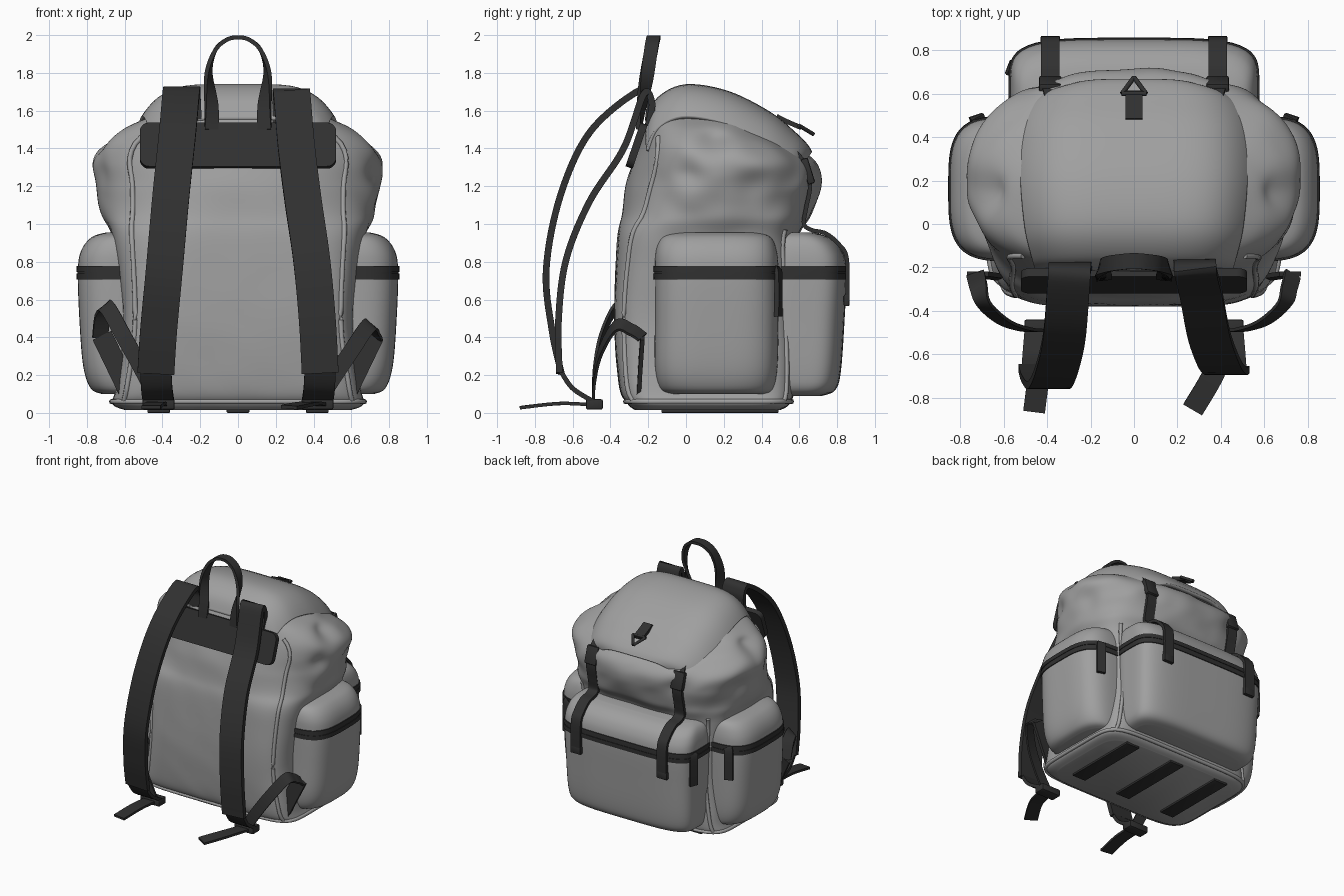
import bpy, bmesh, math
from mathutils import Vector, Matrix, noise

if "Cube" in bpy.data.objects:
    bpy.data.objects.remove(bpy.data.objects["Cube"])


def mat(name, v):
    m = bpy.data.materials.new(name)
    m.diffuse_color = (v, v, v, 1)
    m.use_nodes = True
    m.node_tree.nodes["Principled BSDF"].inputs["Base Color"].default_value = m.diffuse_color
    return m


FABRIC = mat("grey_fabric", 0.35)
WEB = mat("black_webbing", 0.03)


def finish(name, bm, m, angle=40):
    bmesh.ops.recalc_face_normals(bm, faces=bm.faces[:])
    me = bpy.data.meshes.new(name)
    bm.to_mesh(me)
    bm.free()
    ob = bpy.data.objects.new(name, me)
    bpy.context.collection.objects.link(ob)
    me.materials.append(m)
    bpy.ops.object.select_all(action='DESELECT')
    ob.select_set(True)
    bpy.context.view_layer.objects.active = ob
    bpy.ops.object.shade_smooth_by_angle(angle=math.radians(angle))
    return ob


def spline(pts, k=6):
    """Catmull-Rom through tuples of any length."""
    p = [pts[0]] + list(pts) + [pts[-1]]
    out = []
    for i in range(1, len(p) - 2):
        for j in range(k):
            t = j / k
            out.append(tuple(0.5 * (2 * b + (c - a) * t + (2 * a - 5 * b + 4 * c - d) * t * t
                                    + (3 * b - a - 3 * c + d) * t ** 3)
                             for a, b, c, d in zip(p[i - 1], p[i], p[i + 1], p[i + 2])))
    return out + [tuple(pts[-1])]


def at(secs, z):
    """Section at a given height."""
    d = spline(secs)
    for a, b in zip(d, d[1:]):
        if a[0] <= z <= b[0]:
            t = (z - a[0]) / max(b[0] - a[0], 1e-6)
            return tuple(p + (q - p) * t for p, q in zip(a, b))
    return d[-1]


def rim(sec, a, grow=0.0):
    """Point on the rounded-rectangle section (z, x0, x1, y0, y1, n) in direction a."""
    z, x0, x1, y0, y1, n = sec
    c, s = math.cos(a), math.sin(a)
    r = (abs(c) ** n + abs(s) ** n) ** (-1 / n)
    return Vector(((x0 + x1) / 2 + ((x1 - x0) / 2 + grow) * r * c,
                   (y0 + y1) / 2 + ((y1 - y0) / 2 + grow) * r * s, z))


def skin(bm, rings, closed=False):
    n, m = len(rings[0]), len(rings)
    for i in range(m if closed else m - 1):
        a, b = rings[i], rings[(i + 1) % m]
        for j in range(n):
            bm.faces.new((a[j], a[(j + 1) % n], b[(j + 1) % n], b[j]))
    if not closed:
        bm.faces.new(rings[0][::-1])
        bm.faces.new(rings[-1])


def loft(name, secs, m, seg=96, grow=0.0, k=5, shape=None, angle=50):
    bm = bmesh.new()
    rings = []
    for sec in spline(secs, k):
        ps = [rim(sec, 2 * math.pi * j / seg, grow) for j in range(seg)]
        rings.append([bm.verts.new(shape(p) if shape else p) for p in ps])
    skin(bm, rings)
    return finish(name, bm, m, angle)


def ribbon(name, pts, wdir, width, thick, m=WEB, k=8):
    """Flat band along a path; wdir is one direction or one per point."""
    dirs = wdir if isinstance(wdir, list) else [wdir] * len(pts)
    full = spline([tuple(p) + tuple(d) for p, d in zip(pts, dirs)], k)
    P = [Vector(f[:3]) for f in full]
    bm = bmesh.new()
    rings = []
    for i, p in enumerate(P):
        t = (P[min(i + 1, len(P) - 1)] - P[max(i - 1, 0)]).normalized()
        w = Vector(full[i][3:])
        w = (w - t * w.dot(t)).normalized()
        n = t.cross(w) * thick / 2
        w = w * width / 2
        rings.append([bm.verts.new(p + q) for q in (w + n, n - w, -n - w, w - n)])
    skin(bm, rings)
    return finish(name, bm, m)


def tube(name, P, r, m, closed=False):
    P = [Vector(p) for p in P]
    bm = bmesh.new()
    rings = []
    c = len(P)
    for i, p in enumerate(P):
        b, a = (P[(i + 1) % c], P[i - 1]) if closed else (P[min(i + 1, c - 1)], P[max(i - 1, 0)])
        q = (b - a).to_track_quat('Z', 'Y')
        rings.append([bm.verts.new(p + q @ Vector((r * math.cos(u * math.pi / 4), r * math.sin(u * math.pi / 4), 0)))
                      for u in range(8)])
    skin(bm, rings, closed)
    return finish(name, bm, m, 60)


def box(name, loc, size, m=WEB, tilt=0.0, bevel=0.01, corner=0.0):
    bm = bmesh.new()
    bmesh.ops.create_cube(bm, size=1)
    bmesh.ops.scale(bm, vec=size, verts=bm.verts)
    if corner:
        es = [e for e in bm.edges if abs(e.verts[0].co.y - e.verts[1].co.y) > 1e-4]
        bmesh.ops.bevel(bm, geom=es, offset=corner, segments=5, affect='EDGES', profile=0.5)
    else:
        bmesh.ops.bevel(bm, geom=bm.edges[:], offset=bevel, segments=2, affect='EDGES', profile=0.5)
    bmesh.ops.transform(bm, matrix=Matrix.Translation(loc) @ Matrix.Rotation(tilt, 4, 'X'), verts=bm.verts)
    return finish(name, bm, m)


# Main sack, with soft creases in the loose upper part
body = [(z, -h, h, a, b, n) for z, h, a, b, n in (
    (.015, .60, -.27, .50, 6), (.05, .665, -.31, .55, 7), (.15, .645, -.355, .575, 7),
    (.5, .61, -.38, .58, 6), (.9, .66, -.365, .585, 4.2), (1.05, .72, -.34, .66, 2.7),
    (1.2, .755, -.32, .715, 2.3), (1.32, .78, -.285, .69, 2.25), (1.42, .735, -.25, .56, 2.3),
    (1.5, .62, -.23, .42, 2.4), (1.58, .44, -.19, .33, 3), (1.65, .33, -.12, .23, 3))]
DENTS = [((.70, .15, 1.44), .10, .07), ((.76, .0, 1.27), .08, .025), ((.72, .35, 1.2), .10, .03),
         ((.385, .65, 1.2), .08, .02)]


def crease(p):
    q = p.copy()
    out = (p - Vector((0, .15, p.z))).normalized()
    for c, r, d in DENTS:
        e = (Vector((abs(p.x), p.y, p.z)) - Vector(c)).length / r
        q -= out * d * math.exp(-e * e)
    amt = max(0, min(1, (p.z - .85) / .2)) * max(0, min(1, (1.52 - p.z) / .1)) * max(0, min(1, (p.y + .2) / .2))
    return q + out * (.003 + .014 * amt) * noise.noise(Vector((p.x * 5, p.y * 5, p.z * 7 + p.x * 3)))


loft("main_body", body, FABRIC, seg=144, k=8, shape=crease)

# Piping on the body seams
for s, side in ((1, "right"), (-1, "left")):
    for name, a, top in (("back", 45, .97), ("front", -45, 1.46)):
        P = []
        for i in range(40):
            p = crease(rim(at(body, .06 + (top - .06) * i / 39), math.radians(a)))
            P.append((p.x * s, p.y, p.z))
        tube(f"{name}_piping_{side}", P, .014, FABRIC)
tube("base_piping", [rim(at(body, .06), math.pi * i / 48, .002) for i in range(96)], .014, FABRIC, True)

# Top flap
prof = spline([(-.2, 1.55, .45), (-.14, 1.66, .46), (0, 1.725, .49), (.22, 1.69, .51),
               (.44, 1.58, .51), (.57, 1.475, .49), (.63, 1.415, .45), (.655, 1.375, .37)], 6)
bm = bmesh.new()
rows = []
for i, (y, z, w) in enumerate(prof):
    v = i / (len(prof) - 1)
    us = [math.sin(math.pi / 2 * (j / 16 - 1)) for j in range(33)]
    rows.append([bm.verts.new((u * w, y - .07 * v * u ** 4, z - .165 * abs(u) ** 5 * (1 - .4 * v ** 3))) for u in us])
for a, b in zip(rows, rows[1:]):
    for j in range(32):
        bm.faces.new((a[j], a[j + 1], b[j + 1], b[j]))
lid = finish("top_flap", bm, FABRIC, 60)
sol = lid.modifiers.new("thickness", 'SOLIDIFY')
sol.thickness, sol.offset = .03, 0


# Pockets with zip bands and pulls
def pocket(name, secs):
    loft(name, secs, FABRIC)
    for i, (lo, hi) in enumerate(((.705, .738), (.746, .778))):
        band = [at(secs, z) for z in (lo, (lo + hi) / 2, hi)]
        loft(f"{name}_zip_tape_{i + 1}", band, WEB, grow=.007, k=2, angle=30)
    loft(f"{name}_zip_teeth", [at(secs, .72), at(secs, .76)], WEB, grow=.003, k=1, angle=30)


def pull(name, x, y, w):
    ribbon(name, [(x, y, .765), (x * 1.015, y * 1.015, .72), (x * 1.015, y * 1.015, .51)], w, .065, .025, k=3)


side_secs = [(.1, .34, .72, -.09, .43, 3), (.13, .30, .78, -.14, .465, 3.3), (.25, .25, .82, -.165, .485, 3.6),
             (.5, .25, .84, -.165, .49, 3.6), (.75, .25, .848, -.165, .49, 3.5), (.86, .27, .83, -.16, .48, 3.4),
             (.93, .30, .775, -.13, .45, 3.4), (.955, .36, .70, -.07, .39, 3)]
for s, side in ((1, "right"), (-1, "left")):
    pocket(f"side_pocket_{side}", [(z, min(s * a, s * b), max(s * a, s * b), c, d, n) for z, a, b, c, d, n in side_secs])
    pull(f"side_zip_pull_{side}", s * .715, .482, (s * .9, -.3, 0))
pocket("back_pocket", [(z, -h, h, .40, b, n) for z, h, b, n in (
    (.09, .46, .72, 4), (.12, .53, .79, 4), (.22, .555, .82, 4.2), (.5, .565, .84, 4.2), (.76, .57, .85, 4.2),
    (.87, .56, .82, 4), (.93, .53, .755, 4), (.955, .48, .68, 4))])
pull("back_zip_pull", -.562, .71, (.35, .9, 0))

# Closing straps and buckles on the back
for s, side in ((1, "right"), (-1, "left")):
    x = s * .385
    ribbon(f"closing_strap_{side}", [(s * .365, .53, 1.42), (s * .37, .59, 1.37), (x, .64, 1.30), (x, .657, 1.2),
           (x, .635, 1.08), (x, .625, 1.0), (x, .665, .968), (x, .74, .95), (x, .812, .89), (x, .852, .81),
           (x, .853, .57)], (1, 0, 0), .085, .022)
    box(f"closing_buckle_{side}", (x, .645, 1.28), (.105, .04, .14), tilt=.3)
    box(f"strap_tip_{side}", (x, .85, .595), (.09, .03, .06), bevel=.006)

# Loop and ring on the flap
ribbon("flap_tab", [(0, .48, 1.57), (0, .54, 1.54), (0, .61, 1.51)], (1, 0, 0), .08, .025)
tube("flap_ring_side_a", [(-.055, .60, 1.52), (0, .675, 1.475)], .011, WEB)
tube("flap_ring_side_b", [(.055, .60, 1.52), (0, .675, 1.475)], .011, WEB)
tube("flap_ring_bar", [(-.058, .60, 1.52), (.058, .60, 1.52)], .011, WEB)

# Dark yoke on the front and the carry handle
box("yoke_panel", (0, -.262, 1.415), (1.04, .04, .245), tilt=-.33, corner=.05)
half = [(.14, -.25, 1.50), (.14, -.235, 1.62), (.155, -.205, 1.80), (.12, -.185, 1.92), (.06, -.175, 1.975)]
hd = [(-1, .1, 0), (-.9, .45, 0), (-.3, 1, 0), (0, 1, 0), (0, 1, 0)]
ribbon("carry_handle", [(-x, y, z) for x, y, z in half] + [(0, -.17, 1.988)] + half[::-1],
       [(-a, b, c) for a, b, c in hd] + [(0, 1, 0)] + hd[::-1], .072, .022)

# Shoulder straps: each side hangs a little differently
HANG = {
    "left": [(.29, -.20, 1.55), (.295, -.195, 1.66), (.30, -.26, 1.70), (.32, -.51, 1.485), (.355, -.665, 1.15),
             (.39, -.74, .76), (.42, -.71, .44), (.435, -.66, .21)],
    "right": [(.28, -.20, 1.52), (.28, -.18, 1.64), (.285, -.225, 1.685), (.31, -.33, 1.40), (.345, -.51, 1.12),
              (.39, -.635, .81), (.42, -.675, .49), (.435, -.67, .21)]}
TAIL = {"left": [(.42, -.46, .04), (.435, -.66, .05), (.46, -.865, .03)],
        "right": [(.43, -.46, .04), (.38, -.66, .05), (.27, -.855, .03)]}
RISE = {"left": .565, "right": .47}
for side, s in (("left", -1), ("right", 1)):
    def fl(pts):
        return [(s * x, y, z) for x, y, z in pts]
    ribbon(f"shoulder_strap_{side}", fl(HANG[side]), (1, 0, 0), .195, .035)
    ribbon(f"strap_end_{side}", fl([(.435, -.668, .23), (.43, -.60, .13), (.42, -.48, .055)]), (1, 0, 0), .165, .025)
    box(f"adjuster_buckle_{side}", (s * .42, -.485, .045), (.17, .09, .055))
    ribbon(f"strap_tail_{side}", fl(TAIL[side]), (1, 0, 0), .10, .018)
    # lower webbing from the adjuster to the body wing
    h = RISE[side]
    ribbon(f"lower_webbing_{side}", fl([(.73, -.23, .40), (.715, -.29, h - .03), (.69, -.37, h - .01), (.60, -.45, h * .7),
           (.50, -.485, h * .38), (.42, -.49, .05)]), (s * .7, 0, -.6), .085, .015)
    ribbon(f"body_wing_{side}", fl([(.58, -.25, .12), (.72, -.23, .41)]), (s * .9, 0, -.45), .11, .022)

# Three wear strips on the base
for i in (-1, 0, 1):
    box(f"base_strip_{i + 2}", (i * .42, .18, .011), (.12, .62, .022), bevel=.005)
